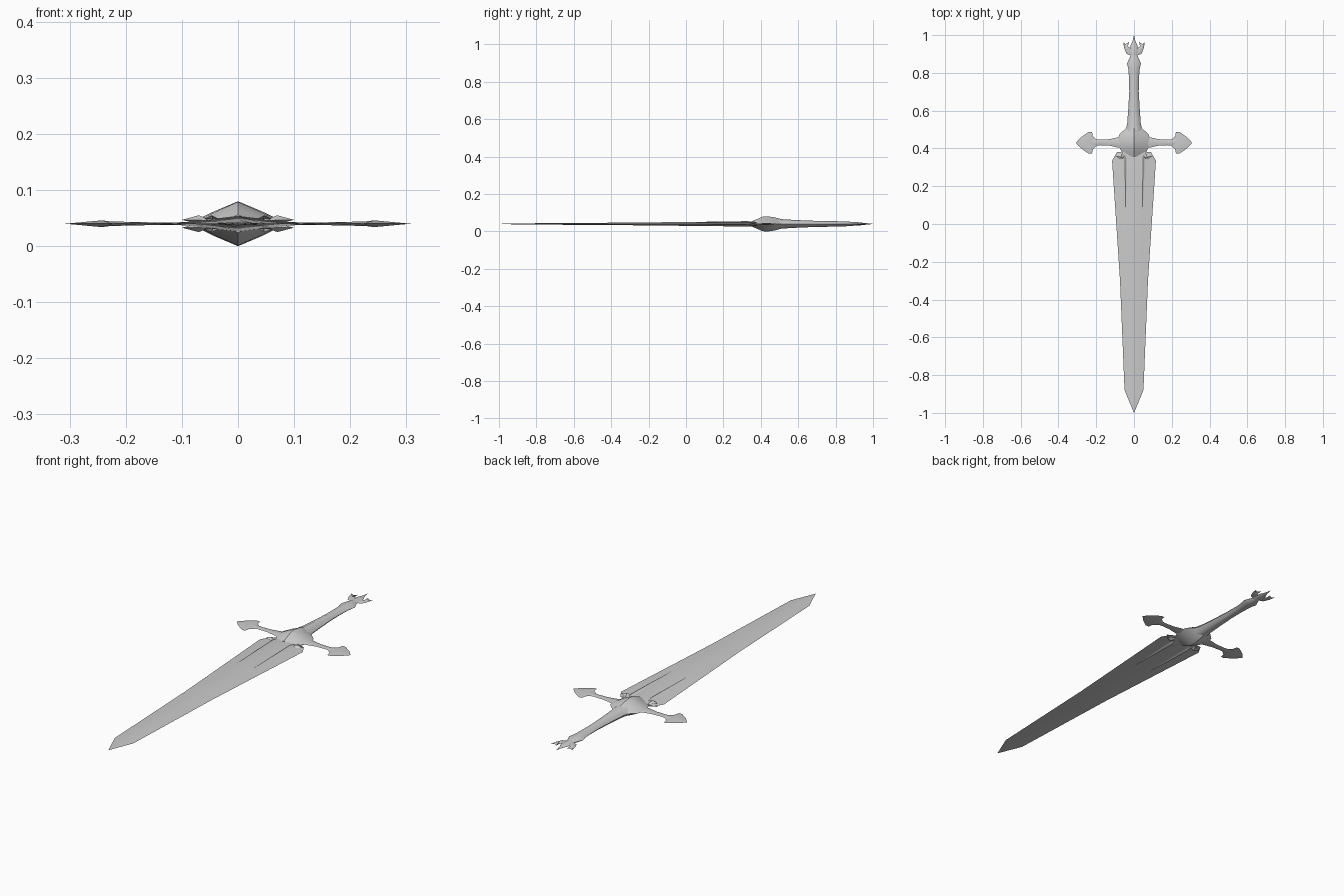
import bpy, bmesh, math

cube = bpy.data.objects.get("Cube")
if cube:
    bpy.data.objects.remove(cube)

MID = 0.04  # height of the flat symmetry plane

steel = bpy.data.materials.new("grey steel")
steel.use_nodes = True
steel.diffuse_color = (0.6, 0.6, 0.6, 1)
steel.node_tree.nodes["Principled BSDF"].inputs["Base Color"].default_value = (0.6, 0.6, 0.6, 1)


def finish(name, bm, mirror=False, angle=30):
    bmesh.ops.remove_doubles(bm, verts=bm.verts, dist=1e-5)
    bmesh.ops.recalc_face_normals(bm, faces=bm.faces)
    mesh = bpy.data.meshes.new(name)
    bm.to_mesh(mesh)
    bm.free()
    mesh.materials.append(steel)
    ob = bpy.data.objects.new(name, mesh)
    bpy.context.collection.objects.link(ob)
    if mirror:
        mod = ob.modifiers.new("Mirror", "MIRROR")
        mod.use_mirror_merge = False
    bpy.ops.object.select_all(action="DESELECT")
    ob.select_set(True)
    bpy.context.view_layer.objects.active = ob
    bpy.ops.object.shade_smooth_by_angle(angle=math.radians(angle))
    return ob


def loft(name, stations, bulge=0.5, along_x=False, offset=0.0, **kw):
    """Stations are (position, half width, half thickness); bulge 0.5 is a diamond."""
    b = bulge
    ring = [(1, 0), (b, b), (0, 1), (-b, b), (-1, 0), (-b, -b), (0, -1), (b, -b)]
    bm = bmesh.new()
    rings = []
    for pos, w, h in stations:
        row = []
        for u, v in ring:
            side = offset + u * w
            co = (pos, side, MID + v * h) if along_x else (side, pos, MID + v * h)
            row.append(bm.verts.new(co))
        rings.append(row)
    n = len(ring)
    for a, c in zip(rings, rings[1:]):
        for i in range(n):
            j = (i + 1) % n
            bm.faces.new((a[i], a[j], c[j], c[i]))
    bm.faces.new(rings[0])
    bm.faces.new(rings[-1])
    return finish(name, bm, **kw)


def pillow(name, outline, centre, height, z=MID, **kw):
    """Sharp-edged plate whose faces rise to a point above and below."""
    bm = bmesh.new()
    rim = [bm.verts.new((x, y, z)) for x, y in outline]
    for s in (1, -1):
        peak = bm.verts.new((*centre, z + s * height))
        for i, v in enumerate(rim):
            bm.faces.new((v, rim[(i + 1) % len(rim)], peak))
    return finish(name, bm, **kw)


# Blade
loft("blade", [(-1, 0.0005, 0.0005), (-0.88, 0.05, 0.003), (-0.3, 0.074, 0.007),
               (0.335, 0.116, 0.014), (0.38, 0.09, 0.012)], angle=15)

# Slim raised ridges and small teeth at the root of the blade, both faces
for face, s in (("upper", 1), ("lower", -1)):
    pillow(face + "_blade_ridge", [(0.045, 0.05), (0.06, 0.34), (0.05, 0.37), (0.035, 0.35)],
           (0.047, 0.33), 0.006, z=MID + s * 0.009, mirror=True)
    pillow(face + "_blade_tooth", [(0.05, 0.35), (0.075, 0.342), (0.1, 0.36), (0.06, 0.38)],
           (0.07, 0.355), 0.008, z=MID + s * 0.007, mirror=True)

# Faceted guard boss
loft("guard_boss", [(0.355, 0.035, 0.016), (0.38, 0.064, 0.026), (0.41, 0.08, 0.039),
                    (0.44, 0.087, 0.04), (0.475, 0.077, 0.035), (0.5, 0.05, 0.028),
                    (0.52, 0.03, 0.023)], bulge=0.52)

# Cross guard arms with barbed ends
loft("guard_arm", [(0.06, 0.03, 0.008), (0.09, 0.026, 0.003), (0.13, 0.017, 0.002),
                   (0.18, 0.015, 0.003), (0.225, 0.02, 0.004)],
     bulge=0.6, along_x=True, offset=0.432, mirror=True)
half = [(0.28, 0.03), (0.24, 0.058), (0.222, 0.058), (0.218, 0.035), (0.195, 0.014)]
outline = [(0.308, 0)] + half + [(x, -y) for x, y in reversed(half)]
pillow("guard_barb", [(x, y + 0.43) for x, y in outline], (0.243, 0.43), 0.006, mirror=True)

# Grip, swelling at both ends
loft("grip", [(0.49, 0.046, 0.027), (0.53, 0.036, 0.024), (0.6, 0.031, 0.02),
              (0.7, 0.025, 0.016), (0.77, 0.026, 0.015), (0.82, 0.03, 0.014),
              (0.85, 0.037, 0.013), (0.87, 0.028, 0.012), (0.895, 0.017, 0.01)],
     bulge=0.64, angle=40)

# Pommel spike and curved horns
loft("pommel_spike", [(0.885, 0.018, 0.01), (0.92, 0.024, 0.009), (0.945, 0.018, 0.006),
                      (0.965, 0.008, 0.004), (1, 0.0005, 0.0005)], bulge=0.6)
pillow("pommel_horn", [(0.008, 0.89), (0.038, 0.9), (0.05, 0.925), (0.058, 0.962),
                       (0.045, 0.952), (0.027, 0.963), (0.032, 0.94), (0.01, 0.925)],
       (0.036, 0.926), 0.007, mirror=True)
